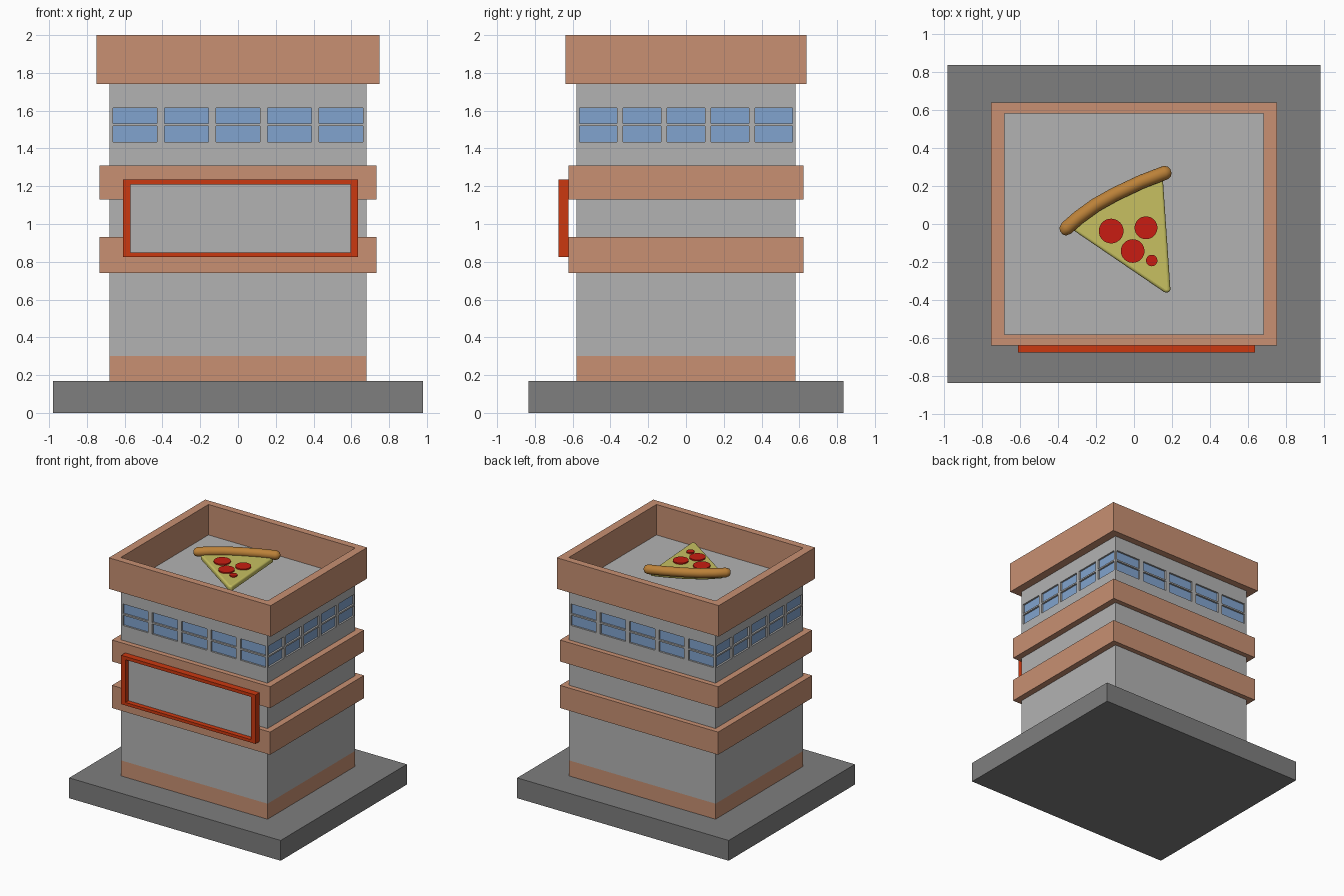
import bpy, bmesh
from math import radians
from mathutils import Vector

if "Cube" in bpy.data.objects:
    bpy.data.objects.remove(bpy.data.objects["Cube"])


def material(name, rgb):
    m = bpy.data.materials.new(name)
    m.diffuse_color = (*rgb, 1)
    m.use_nodes = True
    m.node_tree.nodes["Principled BSDF"].inputs["Base Color"].default_value = m.diffuse_color
    return m


BRICK = material("brick", (0.58, 0.28, 0.17))
WALL = material("wall", (0.45, 0.45, 0.45))
PAVING = material("paving", (0.21, 0.21, 0.21))
GLASS = material("glass", (0.22, 0.37, 0.62))
RED = material("red", (0.6, 0.04, 0.005))
CHEESE = material("cheese", (0.57, 0.53, 0.12))
CRUST = material("crust", (0.5, 0.22, 0.04))
MEAT = material("meat", (0.58, 0.012, 0.006))


def finish(name, bm, mat):
    bmesh.ops.recalc_face_normals(bm, faces=bm.faces)
    me = bpy.data.meshes.new(name)
    bm.to_mesh(me)
    bm.free()
    ob = bpy.data.objects.new(name, me)
    bpy.context.collection.objects.link(ob)
    me.materials.append(mat)
    return ob


def add_box(bm, x0, x1, y0, y1, z0, z1):
    vs = bmesh.ops.create_cube(bm, size=1)["verts"]
    for v in vs:
        v.co = Vector(((x0 + x1) / 2 + v.co.x * (x1 - x0),
                       (y0 + y1) / 2 + v.co.y * (y1 - y0),
                       (z0 + z1) / 2 + v.co.z * (z1 - z0)))


def boxes(name, items, mat):
    bm = bmesh.new()
    for b in items:
        add_box(bm, *b)
    return finish(name, bm, mat)


def ring(name, outer, inner, mat, along="z"):
    """Rectangular frame: outer and inner boxes share the 'along' axis."""
    def loop(b, end):
        if along == "z":
            z = b[4 + end]
            return [(b[i], b[j], z) for i, j in ((0, 2), (1, 2), (1, 3), (0, 3))]
        y = b[2 + end]
        return [(b[i], y, b[j]) for i, j in ((0, 4), (1, 4), (1, 5), (0, 5))]
    bm = bmesh.new()
    o0, o1, i1, i0 = [[bm.verts.new(c) for c in loop(b, e)]
                      for b, e in ((outer, 0), (outer, 1), (inner, 1), (inner, 0))]
    for a, b in ((o0, o1), (o1, i1), (i1, i0), (i0, o0)):
        for k in range(4):
            n = (k + 1) % 4
            bm.faces.new((a[k], a[n], b[n], b[k]))
    return finish(name, bm, mat)


# Paved base and tower
X, Y = 0.68, 0.58
boxes("paved_base", [(-0.98, 0.98, -0.835, 0.835, 0, 0.17)], PAVING)
boxes("plinth_band", [(-X, X, -Y, Y, 0.17, 0.3)], BRICK)
tower = boxes("tower_walls", [(-X, X, -Y, Y, 0.3, 1.745)], WALL)

# Window recesses and panes on all four sides
DEPTH = 0.017
cuts, panes = [], []
for z0, z1 in ((1.435, 1.52), (1.533, 1.615)):
    for i in range(-2, 3):
        for s in (-1, 1):
            for target, d0, d1 in ((cuts, -DEPTH, 0.05), (panes, -DEPTH - 0.005, -DEPTH + 0.002)):
                ya, yb = sorted((s * (Y + d0), s * (Y + d1)))
                xa, xb = sorted((s * (X + d0), s * (X + d1)))
                cx, cy = i * 0.2725, i * 0.2325
                target.append((cx - 0.117, cx + 0.117, ya, yb, z0, z1))
                target.append((xa, xb, cy - 0.1, cy + 0.1, z0, z1))
cutter = boxes("window_cutter", cuts, WALL)
cutter.hide_render = True
mod = tower.modifiers.new("recesses", "BOOLEAN")
mod.operation, mod.solver, mod.object = "DIFFERENCE", "EXACT", cutter
bpy.context.view_layer.objects.active = tower
bpy.ops.object.modifier_apply(modifier=mod.name)
bpy.data.objects.remove(cutter)
boxes("window_panes", panes, GLASS)

# Ledges and roof parapet
for name, z0, z1 in (("lower_ledge", 0.74, 0.93), ("upper_ledge", 1.13, 1.31)):
    ring(name, (-0.733, 0.733, -0.622, 0.622, z0, z1), (-X, X, -Y, Y, z0, z1), BRICK)
ring("roof_parapet", (-0.75, 0.75, -0.638, 0.638, 1.74, 2), (-X, X, -Y, Y, 1.74, 2), BRICK)

# Sign board with frame
ring("sign_frame", (-0.61, 0.635, -0.675, -0.622, 0.825, 1.235),
     (-0.57, 0.595, -0.675, -0.622, 0.85, 1.208), RED, "y")
boxes("sign_board", [(-0.575, 0.6, -0.635, -0.622, 0.845, 1.213)], WALL)

# Pizza slice: cheese wedge with rounded edges
TOP = 1.905
outline = [(-0.33, -0.025), (0.165, -0.362), (0.192, -0.355), (0.15, 0.26),
           (0.04, 0.22), (-0.1, 0.155), (-0.23, 0.075)]
bm = bmesh.new()
face = bm.faces.new([bm.verts.new((x, y, TOP - 0.045)) for x, y in outline])
ext = bmesh.ops.extrude_face_region(bm, geom=[face])["geom"]
bmesh.ops.translate(bm, vec=(0, 0, 0.045), verts=[g for g in ext if isinstance(g, bmesh.types.BMVert)])
slice_ob = finish("slice_cheese", bm, CHEESE)
bev = slice_ob.modifiers.new("round", "BEVEL")
bev.width, bev.segments, bev.limit_method, bev.angle_limit = 0.018, 4, "ANGLE", radians(30)

# Crust: tube with rounded ends
path = [(-0.382, -0.046, 0.3), (-0.374, -0.04, 0.75), (-0.355, -0.022, 1), (-0.29, 0.035, 1),
        (-0.2, 0.1, 1), (-0.1, 0.156, 1), (0.04, 0.222, 1), (0.165, 0.27, 1),
        (0.185, 0.276, 0.75), (0.194, 0.279, 0.3)]
cu = bpy.data.curves.new("slice_crust", "CURVE")
cu.dimensions, cu.bevel_depth, cu.bevel_resolution, cu.use_fill_caps = "3D", 0.037, 6, True
sp = cu.splines.new("POLY")
sp.points.add(len(path) - 1)
for p, (x, y, r) in zip(sp.points, path):
    p.co, p.radius = (x, y, TOP + 0.015, 1), r
cu.materials.append(CRUST)
crust = bpy.data.objects.new("slice_crust", cu)
bpy.context.collection.objects.link(crust)
bpy.context.view_layer.objects.active = crust
crust.select_set(True)
bpy.ops.object.convert(target="MESH")
slice_ob.select_set(True)
bpy.ops.object.shade_smooth_by_angle(angle=radians(50))

# Round toppings
bm = bmesh.new()
for x, y, r in ((-0.12, -0.037, 0.065), (0.063, -0.02, 0.06), (-0.007, -0.142, 0.062), (0.093, -0.192, 0.03)):
    vs = bmesh.ops.create_cone(bm, cap_ends=True, segments=32, radius1=r, radius2=r, depth=0.02)["verts"]
    bmesh.ops.translate(bm, vec=(x, y, TOP), verts=vs)
finish("slice_toppings", bm, MEAT)
